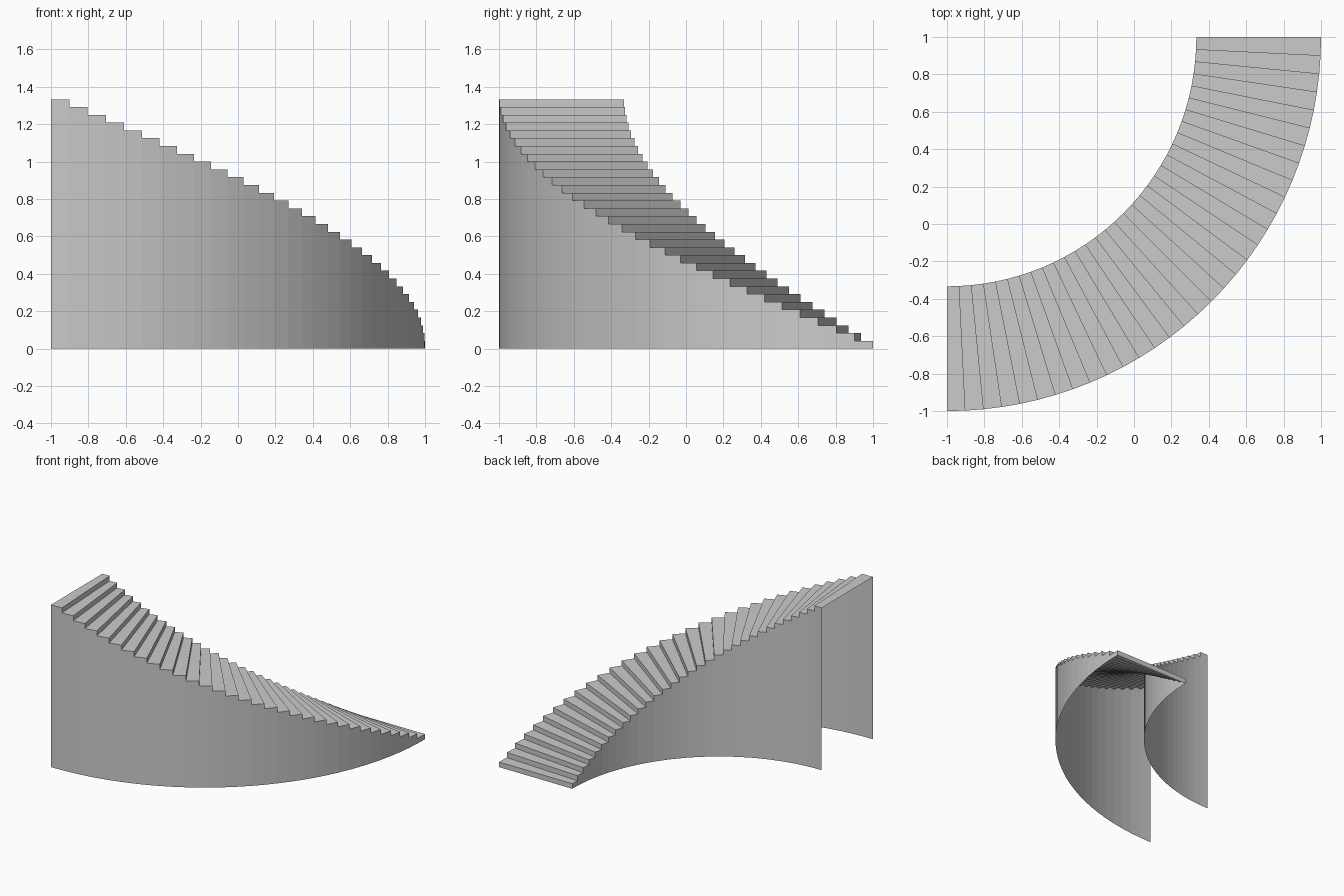
import bpy
import bmesh
from math import cos, sin, pi

cube = bpy.data.objects.get("Cube")
if cube:
    bpy.data.objects.remove(cube, do_unlink=True)

STEPS = 32
OUTER, INNER = 2.0, 4 / 3
RISE = 4 / 3 / STEPS
TURN = pi / 2 / STEPS

stone = bpy.data.materials.new("plain grey")
stone.use_nodes = True
grey = (0.6, 0.6, 0.6, 1)
stone.diffuse_color = grey
stone.node_tree.nodes["Principled BSDF"].inputs["Base Color"].default_value = grey


def point(radius, i, z):
    """Point at step edge i, the quarter turn running from the back to the left end."""
    return (-1 + radius * cos(i * TURN), 1 - radius * sin(i * TURN), z)


def build(name, quads):
    """Join quads into one flat-shaded sheet object."""
    bm = bmesh.new()
    for quad in quads:
        bm.faces.new([bm.verts.new(p) for p in quad])
    bmesh.ops.remove_doubles(bm, verts=bm.verts, dist=0.0001)
    mesh = bpy.data.meshes.new(name)
    bm.to_mesh(mesh)
    bm.free()
    mesh.materials.append(stone)
    obj = bpy.data.objects.new(name, mesh)
    bpy.context.collection.objects.link(obj)


# Treads and risers, a folded sheet open underneath
flight = []
for i in range(STEPS):
    low, high = i * RISE, (i + 1) * RISE
    flight.append([point(INNER, i, low), point(INNER, i, high),
                   point(OUTER, i, high), point(OUTER, i, low)])
    flight.append([point(INNER, i, high), point(INNER, i + 1, high),
                   point(OUTER, i + 1, high), point(OUTER, i, high)])
build("stair_flight", flight)

# Curved side walls stepping up with the treads
for name, radius in (("outer_wall", OUTER), ("inner_wall", INNER)):
    wall = []
    for i in range(STEPS):
        high = (i + 1) * RISE
        quad = [point(radius, i, 0), point(radius, i, high),
                point(radius, i + 1, high), point(radius, i + 1, 0)]
        wall.append(quad if radius == OUTER else quad[::-1])
    build(name, wall)
